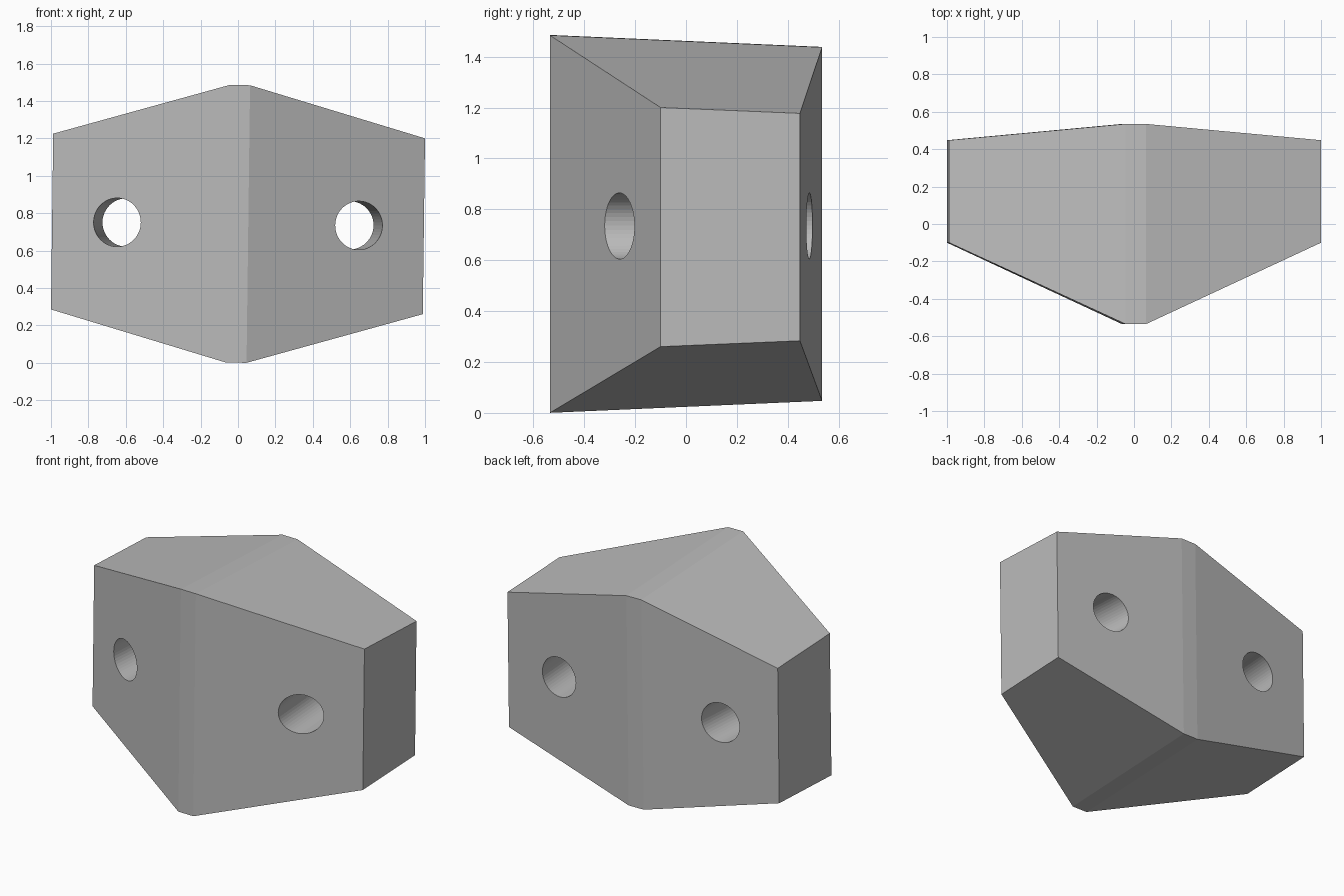
import bpy, bmesh, math
from mathutils import Vector

if "Cube" in bpy.data.objects:
    bpy.data.objects.remove(bpy.data.objects["Cube"], do_unlink=True)

grey = bpy.data.materials.new("plain grey")
grey.use_nodes = True
colour = (0.5, 0.5, 0.5, 1)
grey.diffuse_color = colour
grey.node_tree.nodes["Principled BSDF"].inputs["Base Color"].default_value = colour


def finish(name, bm):
    bmesh.ops.recalc_face_normals(bm, faces=bm.faces)
    mesh = bpy.data.meshes.new(name)
    bm.to_mesh(mesh)
    bm.free()
    mesh.materials.append(grey)
    ob = bpy.data.objects.new(name, mesh)
    bpy.context.collection.objects.link(ob)
    return ob


# Wedge block: sections (front y, back y, front half height, back half height)
end = (-0.10, 0.448, 0.470, 0.447)
ridge = (-0.535, 0.535, 0.742, 0.695)
bm = bmesh.new()
rings = []
for x, (front, back, hf, hb) in ((-0.994, end), (-0.055, ridge), (0.055, ridge), (0.994, end)):
    rings.append([bm.verts.new(p) for p in
                  ((x, front, -hf), (x, back, -hb), (x, back, hb), (x, front, hf))])
for a, b in zip(rings, rings[1:]):
    for i in range(4):
        j = (i + 1) % 4
        bm.faces.new((a[i], a[j], b[j], b[i]))
bm.faces.new(rings[0])
bm.faces.new(rings[-1])
block = finish("block", bm)

# Two through holes, converging slightly toward the back
for side, word in ((1, "left"), (-1, "right")):
    axis = Vector((-0.07 * side, 1, 0)).normalized()
    bm = bmesh.new()
    bmesh.ops.create_cone(bm, cap_ends=True, segments=48,
                          radius1=0.13, radius2=0.13, depth=2)
    bm.transform(axis.to_track_quat("Z", "Y").to_matrix().to_4x4())
    bmesh.ops.translate(bm, vec=Vector((0.62 * side, 0.11, 0)), verts=bm.verts)
    cutter = finish(word + "_hole_cutter", bm)
    cutter.hide_render = True
    mod = block.modifiers.new(word + " hole", "BOOLEAN")
    mod.operation = "DIFFERENCE"
    mod.solver = "EXACT"
    mod.object = cutter
    bpy.context.view_layer.objects.active = block
    bpy.ops.object.modifier_apply(modifier=mod.name)
    bpy.data.objects.remove(cutter, do_unlink=True)

# Slight lean, standing on the ground
block.rotation_euler = (0, 0.0127, 0)
block.location = (0, 0, 0.743)
